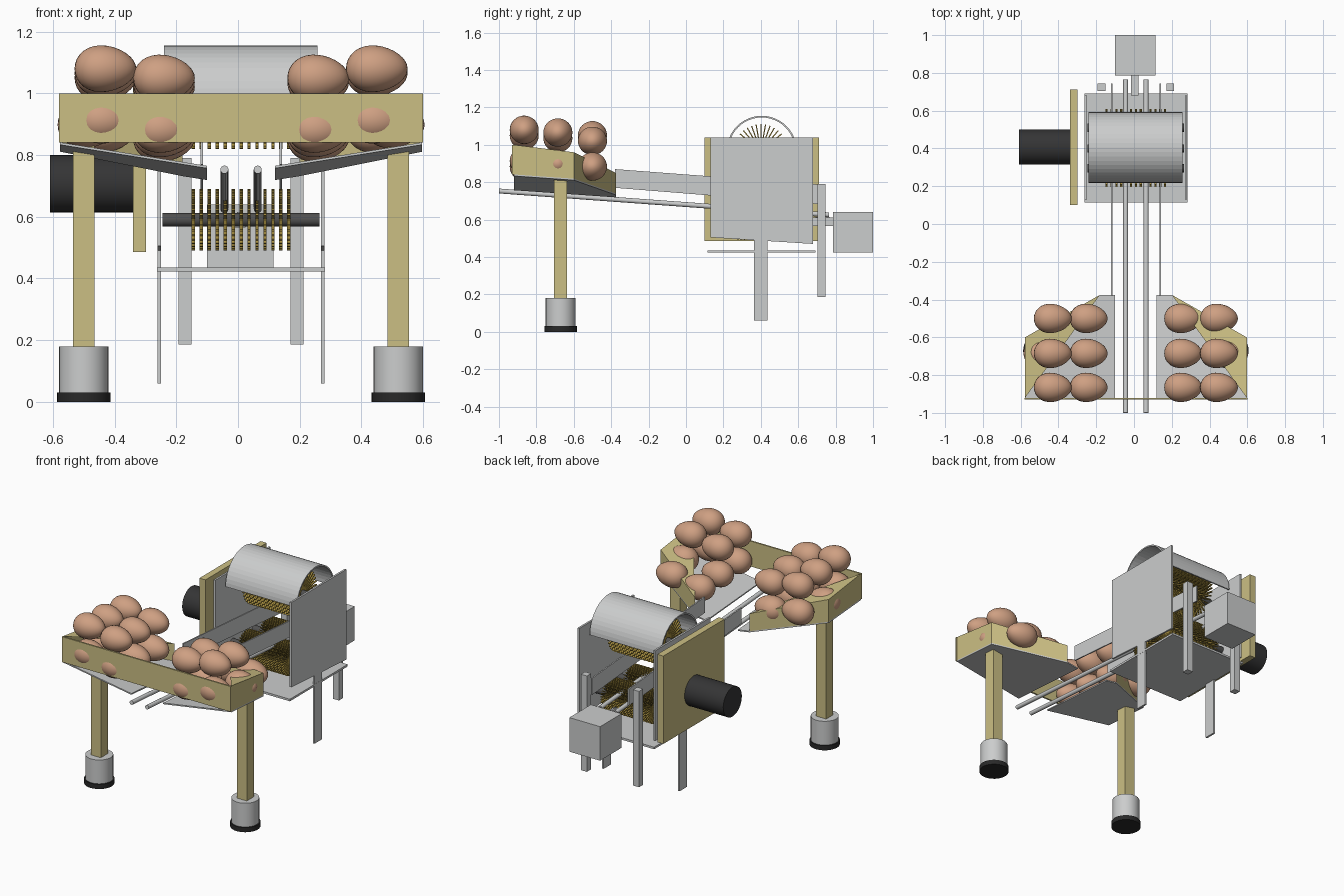
import bpy, bmesh, math
from mathutils import Vector, Matrix

cube = bpy.data.objects.get("Cube")
if cube:
    bpy.data.objects.remove(cube, do_unlink=True)

MID = 0.01  # symmetry plane of the machine


def material(name, rgb):
    m = bpy.data.materials.new(name)
    m.use_nodes = True
    m.diffuse_color = (*rgb, 1)
    m.node_tree.nodes["Principled BSDF"].inputs["Base Color"].default_value = (*rgb, 1)
    return m


steel = material("light steel", (0.6, 0.61, 0.61))
wood = material("pale wood", (0.6, 0.52, 0.23))
black = material("motor black", (0.035, 0.035, 0.036))
rubber = material("rubber black", (0.022, 0.022, 0.022))
axle_grey = material("axle grey", (0.08, 0.08, 0.08))
bristle_gold = material("bristle gold", (0.38, 0.27, 0.05))
shell = material("egg shell", (0.62, 0.35, 0.225))


def finish(bm, name, mat, smooth=False):
    me = bpy.data.meshes.new(name)
    bmesh.ops.recalc_face_normals(bm, faces=bm.faces)
    if smooth:
        for f in bm.faces:
            f.smooth = len(f.verts) <= 4
    bm.to_mesh(me)
    bm.free()
    me.materials.append(mat)
    ob = bpy.data.objects.new(name, me)
    bpy.context.collection.objects.link(ob)
    return ob


def box(name, x, y, z, mat):
    """Box from (low, high) ranges."""
    bm = bmesh.new()
    lo, hi = Vector((x[0], y[0], z[0])), Vector((x[1], y[1], z[1]))
    bmesh.ops.create_cube(bm, size=1, matrix=Matrix.Translation((lo + hi) / 2) @ Matrix.Diagonal((*(hi - lo), 1)))
    return finish(bm, name, mat)


def rod(name, a, b, r, mat, sides=32):
    """Cylinder between two points."""
    a, b = Vector(a), Vector(b)
    turn = (b - a).to_track_quat("Z", "Y").to_matrix().to_4x4()
    bm = bmesh.new()
    bmesh.ops.create_cone(bm, cap_ends=True, segments=sides, radius1=r, radius2=r,
                          depth=(b - a).length, matrix=Matrix.Translation((a + b) / 2) @ turn)
    return finish(bm, name, mat, True)


def slab(name, outline, offset, mat):
    """Flat outline swept along an offset vector."""
    bm = bmesh.new()
    face = bm.faces.new([bm.verts.new(p) for p in outline])
    ext = bmesh.ops.extrude_face_region(bm, geom=[face], use_keep_orig=True)
    bmesh.ops.translate(bm, vec=offset, verts=[v for v in ext["geom"] if isinstance(v, bmesh.types.BMVert)])
    return finish(bm, name, mat)


def egg(name, x, y, z):
    bm = bmesh.new()
    bmesh.ops.create_uvsphere(bm, u_segments=32, v_segments=16, radius=1)
    for v in bm.verts:
        taper = 1 - 0.14 * v.co.x
        v.co = Vector((x + 0.1 * v.co.x, y + 0.077 * v.co.y * taper, z + 0.075 * v.co.z * taper))
    return finish(bm, name, shell, True)


def brush(name, y, z, r):
    """Axle with rings of radial bristles."""
    rod(name + "_axle", (MID - 0.255, y, z), (MID + 0.255, y, z), 0.022, axle_grey)
    bm = bmesh.new()
    rings, spokes, inner = 13, 36, 0.015
    for i in range(rings):
        x = MID - 0.155 + 0.31 * i / (rings - 1)
        for k in range(spokes):
            bmesh.ops.create_cube(bm, size=1, matrix=(
                Matrix.Translation((x, y, z)) @ Matrix.Rotation(math.tau * k / spokes, 4, "X")
                @ Matrix.Translation((0, 0, (r + inner) / 2)) @ Matrix.Diagonal((0.011, 0.006, r - inner, 1))))
    finish(bm, name + "_bristles", bristle_gold)


def floor_z(d, y):
    return 0.765 + 0.16 * (d - 0.11) - 0.07 * (y + 0.92)


# Front board shared by both trays
box("front_board", (-0.58, 0.6), (-0.93, -0.92), (0.84, 1.0), wood)

for s, side in ((-1, "right"), (1, "left")):
    def at(d, y, z):
        return (MID + s * d, y, z)

    # Front leg with metal socket and rubber foot
    cx, cy = MID + s * 0.51, -0.67
    box(side + "_front_leg", (cx - 0.035, cx + 0.035), (cy - 0.035, cy + 0.035), (0.16, 0.83), wood)
    rod(side + "_leg_socket", (cx, cy, 0.03), (cx, cy, 0.18), 0.08, steel)
    rod(side + "_foot_pad", (cx, cy, 0), (cx, cy, 0.03), 0.087, rubber)

    # Sloping tray floor
    corner = [(0.587, -0.92), (0.587, -0.6), (0.19, -0.375)]
    plan = corner + [(0.11, -0.375), (0.11, -0.92)]
    slab(side + "_tray_floor", [at(d, y, floor_z(d, y)) for d, y in plan], (0, 0, -0.008), steel)

    # Outer tray walls with the corner gusset on top
    bm = bmesh.new()
    low = [bm.verts.new(at(d, y, floor_z(d, y))) for d, y in corner]
    top = [bm.verts.new(at(d, y, z)) for (d, y), z in zip(corner, (1.0, 0.96, 0.85))]
    for i in (0, 1):
        bm.faces.new((low[i], low[i + 1], top[i + 1], top[i]))
    bm.faces.new(top)
    finish(bm, side + "_tray_wall", wood)

    # Two layers of eggs
    for row, y in enumerate((-0.865, -0.685, -0.5)):
        drop = 0.08 * (y + 0.865)
        for col, d in (("outer", 0.44), ("inner", 0.25)):
            lift = 0.03 if col == "outer" else 0
            bulge = 0.055 if (col, row) == ("outer", 1) else 0
            egg(f"{side}_lower_egg_{col}_{row}", MID + s * (d + bulge), y, 0.883 + lift - drop)
            if s < 0 or row < 2:
                egg(f"{side}_upper_egg_{col}_{row}", MID + s * d, y, 1.05 + lift - drop)

    # Chute side plate running from tray to the back
    x = MID + s * 0.128 - 0.004
    slab(side + "_chute_plate", [(x, -0.38, 0.87), (x, 0.745, 0.785), (x, 0.745, 0.68), (x, -0.38, 0.77)],
         (0.008, 0, 0), steel)

    # Guide rail
    rx = MID + s * 0.054
    rod(side + "_guide_rail", (rx, -1.0, 0.753), (rx, 0.765, 0.625), 0.013, steel, 16)

    # Housing side plate and its strap leg
    x = MID + s * 0.265 - 0.006
    slab(side + "_side_plate", [(x, 0.13, 1.04), (x, 0.68, 1.04), (x, 0.68, 0.47), (x, 0.13, 0.505)],
         (0.012, 0, 0), steel)
    box(side + "_strap_leg", (x, x + 0.012), (0.363, 0.437), (0.06, 0.49), steel)

    # Back leg
    bx = MID + s * 0.182
    box(side + "_back_leg", (bx - 0.021, bx + 0.021), (0.703, 0.745), (0.185, 0.79), steel)

# Housing base
box("base_plate", (-0.262, 0.282), (0.115, 0.692), (0.423, 0.436), steel)

# Brush rollers: one above, two below
brush("upper_brush", 0.4, 0.965, 0.145)
brush("lower_front_brush", 0.295, 0.59, 0.1)
brush("lower_back_brush", 0.51, 0.59, 0.1)

# Half-round drum cover, open underneath
bm = bmesh.new()
steps = 24
rim = []
for r in (0.187, 0.178):
    for x in (-0.24, 0.258):
        rim.append([bm.verts.new((x, 0.405 - r * math.cos(math.pi * i / steps),
                                  0.968 + r * math.sin(math.pi * i / steps))) for i in range(steps + 1)])
loop = [rim[0], rim[1], rim[3], rim[2]]
for j in range(4):
    p, q = loop[j], loop[(j + 1) % 4]
    for i in range(steps):
        bm.faces.new((p[i], p[i + 1], q[i + 1], q[i]))
for i in (0, steps):
    bm.faces.new([ring[i] for ring in loop])
finish(bm, "drum_cover", steel)

# Motor on its wooden mounting board
box("motor_board", (-0.34, -0.298), (0.1, 0.712), (0.485, 1.04), wood)
rod("motor", (-0.61, 0.407, 0.707), (-0.34, 0.407, 0.707), 0.093, black)

# Rear control box on a bracket
box("control_box", (-0.1, 0.115), (0.785, 1.0), (0.425, 0.64), steel)
box("box_bracket", (-0.015, 0.025), (0.68, 0.79), (0.565, 0.61), steel)
for i in range(3):
    y = 0.7 + 0.03 * i
    rod(f"bracket_bolt_{i}", (0.005, y, 0.608), (0.005, y, 0.615), 0.008, steel, 12)
